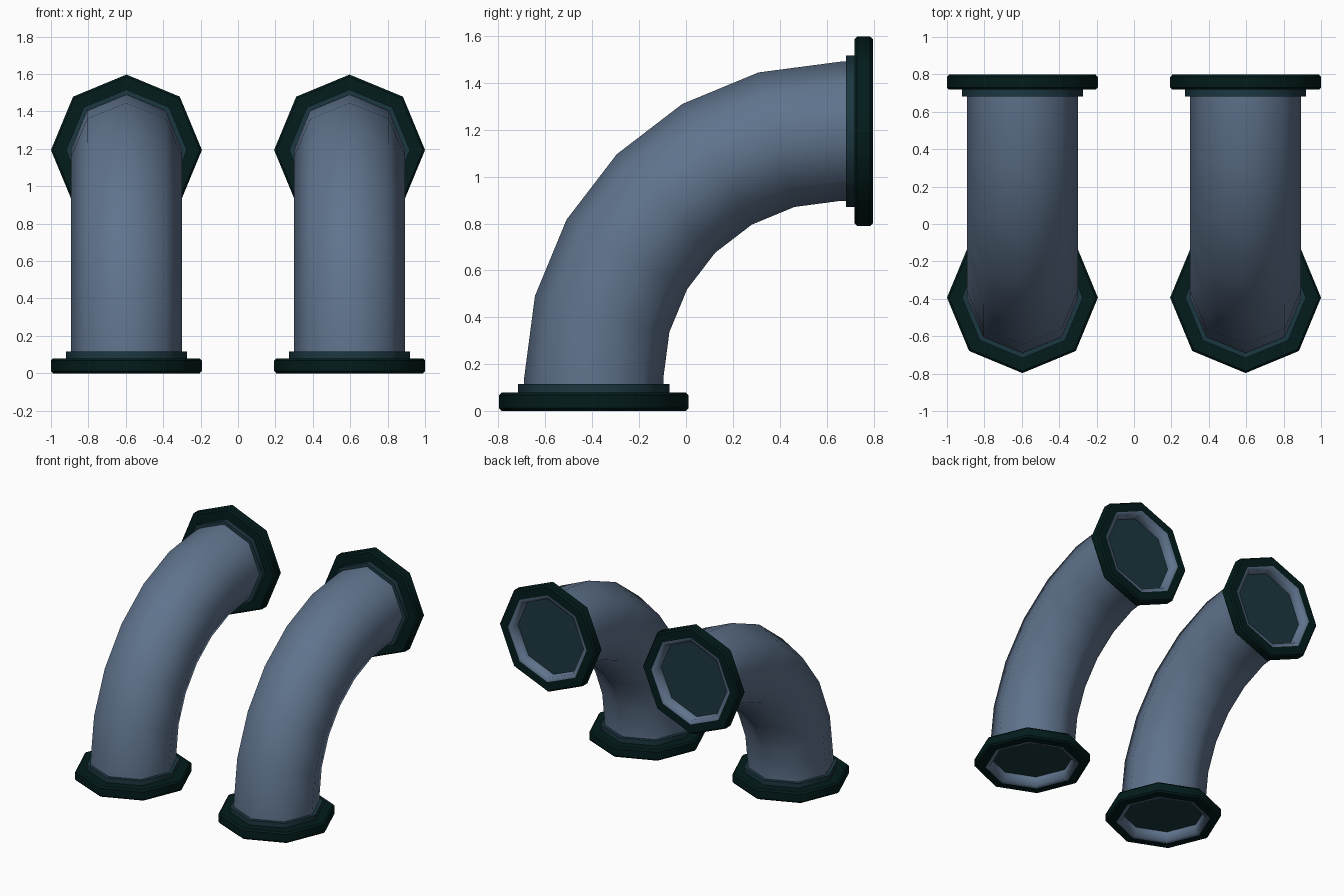
import bpy
import bmesh
from math import sin, cos, pi, radians
from mathutils import Matrix, Vector

if "Cube" in bpy.data.objects:
    bpy.data.objects.remove(bpy.data.objects["Cube"])

SIDES = 8
LIP = 0.006     # depth of the lip around each opening
PLATE = 0.075   # depth of the plate that closes each opening


def material(name, rgb):
    mat = bpy.data.materials.new(name)
    mat.use_nodes = True
    mat.diffuse_color = (*rgb, 1)
    mat.node_tree.nodes["Principled BSDF"].inputs["Base Color"].default_value = (*rgb, 1)
    return mat


PIPE = material("slate_blue", (0.115, 0.172, 0.265))
FLANGE = material("dark_green", (0.001, 0.0115, 0.0115))
COLLAR = material("deep_teal", (0.0115, 0.039, 0.053))


def finish(name, bm, mats, matrix=Matrix()):
    bmesh.ops.recalc_face_normals(bm, faces=bm.faces)
    for face in bm.faces:
        face.smooth = True
    mesh = bpy.data.meshes.new(name)
    bm.to_mesh(mesh)
    bm.free()
    for mat in mats:
        mesh.materials.append(mat)
    obj = bpy.data.objects.new(name, mesh)
    obj.matrix_world = matrix
    bpy.context.collection.objects.link(obj)


def sharpen_hoops(bm, keep_soft=None):
    """Crease the hoop edges so only the shading around the axis is smooth."""
    for edge in bm.edges:
        a, b = (v.co.z for v in edge.verts)
        if abs(a - b) < 1e-5 and (keep_soft is None or abs(a - keep_soft) > 1e-5):
            edge.smooth = False


def bridge(bm, rings, closed=False):
    """Skin a list of vertex rings; faces are returned per span."""
    pairs = list(zip(rings, rings[1:] + rings[:1]))
    return [[bm.faces.new((a[i], a[(i + 1) % SIDES], b[(i + 1) % SIDES], b[i]))
             for i in range(SIDES)]
            for a, b in (pairs if closed else pairs[:-1])]


def flange(name, matrix):
    # Bevelled octagonal ring with a pipe-coloured lip and inner wall
    profile = [(0.297, LIP), (0.327, 0), (0.392, 0), (0.4035, 0.012),
               (0.4035, 0.068), (0.392, 0.08), (0.297, 0.08)]
    bm = bmesh.new()
    rings = [[bm.verts.new((r * cos(2 * pi * i / SIDES), r * sin(2 * pi * i / SIDES), h))
              for i in range(SIDES)] for r, h in profile]
    spans = bridge(bm, rings, closed=True)
    for face in spans[0] + spans[-1]:
        face.material_index = 1
    sharpen_hoops(bm, keep_soft=LIP)
    finish(name, bm, [FLANGE, PIPE], matrix)


def collar(name, matrix):
    # Solid disc: its outer step meets the pipe, its inner end closes the opening
    top = 0.115
    bm = bmesh.new()
    bmesh.ops.create_cone(bm, cap_ends=True, segments=SIDES, radius1=0.323,
                          radius2=0.323, depth=top - PLATE,
                          matrix=Matrix.Translation((0, 0, (top + PLATE) / 2)))
    sharpen_hoops(bm)
    finish(name, bm, [COLLAR], matrix)


def elbow(name, x):
    # Quarter bend with a short straight run at each end
    radius, bend, cy, cz = 0.297, 1.0515, 0.658, 0.142
    stations = [(0, -0.05)] + [(radians(15 * k), 0) for k in range(7)] + [(pi / 2, 0.05)]
    bm = bmesh.new()
    rings = []
    for angle, extra in stations:
        out = Vector((0, -cos(angle), sin(angle)))
        along = Vector((0, sin(angle), cos(angle)))
        centre = Vector((x, cy, cz)) + out * bend + along * extra
        rings.append([bm.verts.new(centre + radius * (Vector((cos(t), 0, 0)) + out * sin(t)))
                      for t in (2 * pi * i / SIDES for i in range(SIDES))])
    bridge(bm, rings)
    finish(name, bm, [PIPE])


for side, x in (("left", 0.5965), ("right", -0.5965)):
    elbow(side + "_pipe", x)
    ends = {
        "lower": Matrix.Translation((x, -0.3935, 0)),
        "upper": Matrix.Translation((x, 0.798, 1.1935)) @ Matrix.Rotation(pi / 2, 4, 'X'),
    }
    for end, matrix in ends.items():
        flange(f"{side}_{end}_flange", matrix)
        collar(f"{side}_{end}_collar", matrix)
